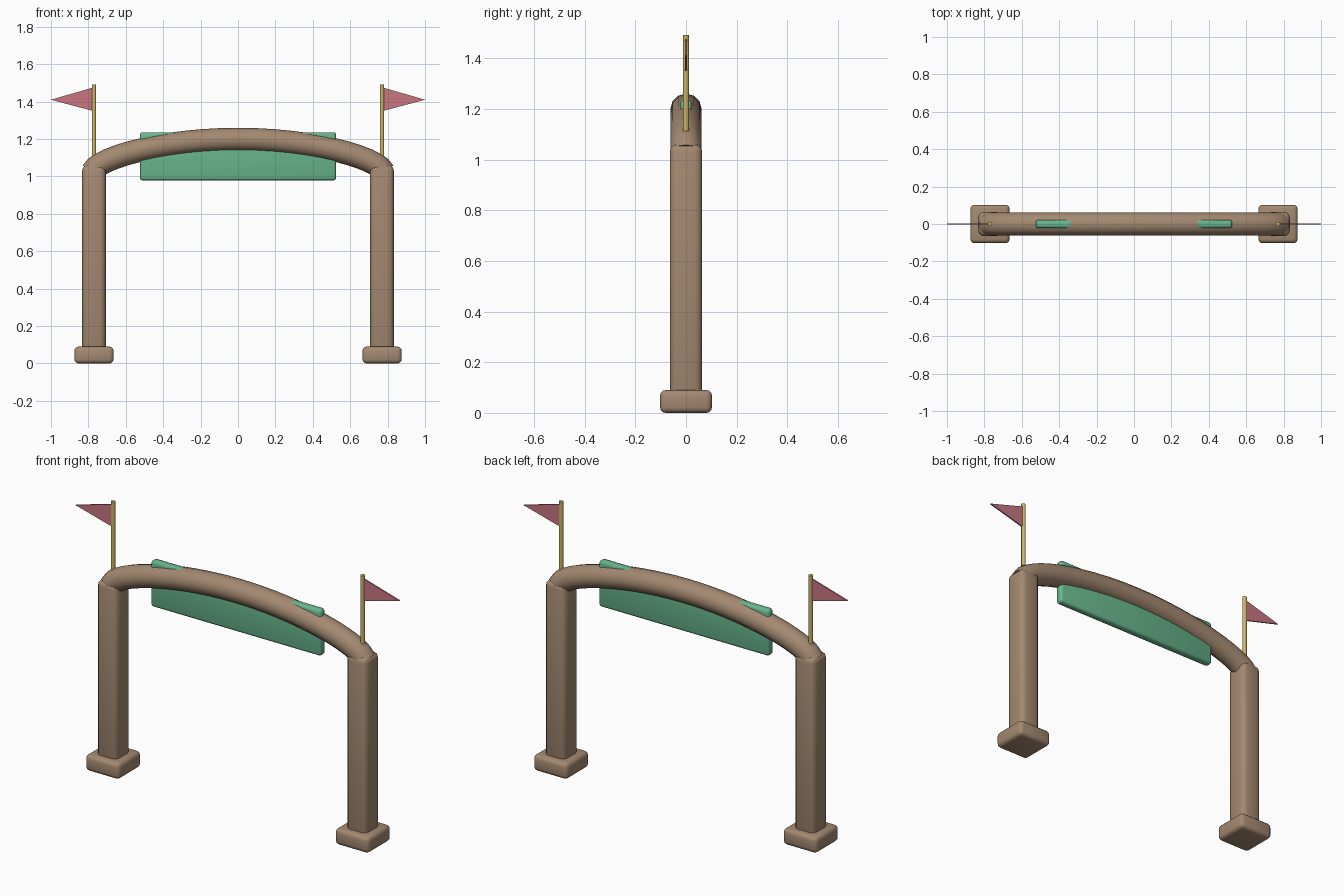
import bpy
import bmesh
from math import radians

if "Cube" in bpy.data.objects:
    bpy.data.objects.remove(bpy.data.objects["Cube"], do_unlink=True)


def material(name, rgb):
    mat = bpy.data.materials.new(name)
    mat.use_nodes = True
    color = (*rgb, 1)
    mat.diffuse_color = color
    mat.node_tree.nodes["Principled BSDF"].inputs["Base Color"].default_value = color
    return mat


wood = material("brown wood", (0.37, 0.25, 0.165))
green = material("green board", (0.14, 0.47, 0.27))
pink = material("pink cloth", (0.58, 0.18, 0.22))
gold = material("pale gold", (0.60, 0.46, 0.14))


def finish(obj, name, mat):
    obj.name = name
    obj.data.materials.append(mat)
    bpy.ops.object.select_all(action="DESELECT")
    obj.select_set(True)
    bpy.context.view_layer.objects.active = obj
    bpy.ops.object.shade_smooth_by_angle(angle=radians(40))
    return obj


def box(name, center, size, bevel, mat, segments=3):
    bpy.ops.mesh.primitive_cube_add(size=1, location=center)
    obj = bpy.context.object
    obj.scale = size
    bpy.ops.object.transform_apply(location=False, rotation=False, scale=True)
    mod = obj.modifiers.new("rounded edges", "BEVEL")
    mod.width = bevel
    mod.segments = segments
    bpy.ops.object.modifier_apply(modifier=mod.name)
    return finish(obj, name, mat)


def flag(name, side):
    # Thin triangular prism pointing outwards
    bm = bmesh.new()
    outline = [(0.775, 1.35), (1.0, 1.41), (0.775, 1.475)]
    face = bm.faces.new([bm.verts.new((side * x, -0.004, z)) for x, z in outline])
    new = bmesh.ops.extrude_face_region(bm, geom=[face])["geom"]
    verts = [v for v in new if isinstance(v, bmesh.types.BMVert)]
    bmesh.ops.translate(bm, verts=verts, vec=(0, 0.008, 0))
    bmesh.ops.recalc_face_normals(bm, faces=bm.faces)
    mesh = bpy.data.meshes.new(name)
    bm.to_mesh(mesh)
    bm.free()
    obj = bpy.data.objects.new(name, mesh)
    bpy.context.collection.objects.link(obj)
    finish(obj, name, pink)


# Posts, feet, poles and flags on both sides
for label, side in (("left", 1), ("right", -1)):
    x = side * 0.77
    box(label + "_foot", (x, 0, 0.045), (0.21, 0.205, 0.09), 0.022, wood)
    box(label + "_post", (x, 0, 0.555), (0.126, 0.128, 1.01), 0.03, wood)
    bpy.ops.mesh.primitive_cylinder_add(
        vertices=10, radius=0.012, depth=0.38, location=(x, 0, 1.302))
    finish(bpy.context.object, label + "_flag_pole", gold)
    flag(label + "_flag", side)

# Arched round beam
curve = bpy.data.curves.new("arched_beam", "CURVE")
curve.dimensions = "3D"
curve.bevel_depth = 0.062
curve.bevel_resolution = 4
curve.resolution_u = 12
curve.use_fill_caps = True
spline = curve.splines.new("BEZIER")
spline.bezier_points.add(2)
knots = [((-0.775, 1.03), (-0.80, 0.96), (-0.74, 1.10)),
         ((0, 1.198), (-0.4, 1.198), (0.4, 1.198)),
         ((0.775, 1.03), (0.74, 1.10), (0.80, 0.96))]
for point, (co, left, right) in zip(spline.bezier_points, knots):
    point.handle_left_type = point.handle_right_type = "FREE"
    point.co = (co[0], 0, co[1])
    point.handle_left = (left[0], 0, left[1])
    point.handle_right = (right[0], 0, right[1])
beam = bpy.data.objects.new("arched_beam", curve)
bpy.context.collection.objects.link(beam)
bpy.ops.object.select_all(action="DESELECT")
beam.select_set(True)
bpy.context.view_layer.objects.active = beam
bpy.ops.object.convert(target="MESH")
finish(bpy.context.object, "arched_beam", wood)

# Hanging sign board through the beam
box("sign_board", (0, 0, 1.107), (1.05, 0.045, 0.257), 0.015, green)
